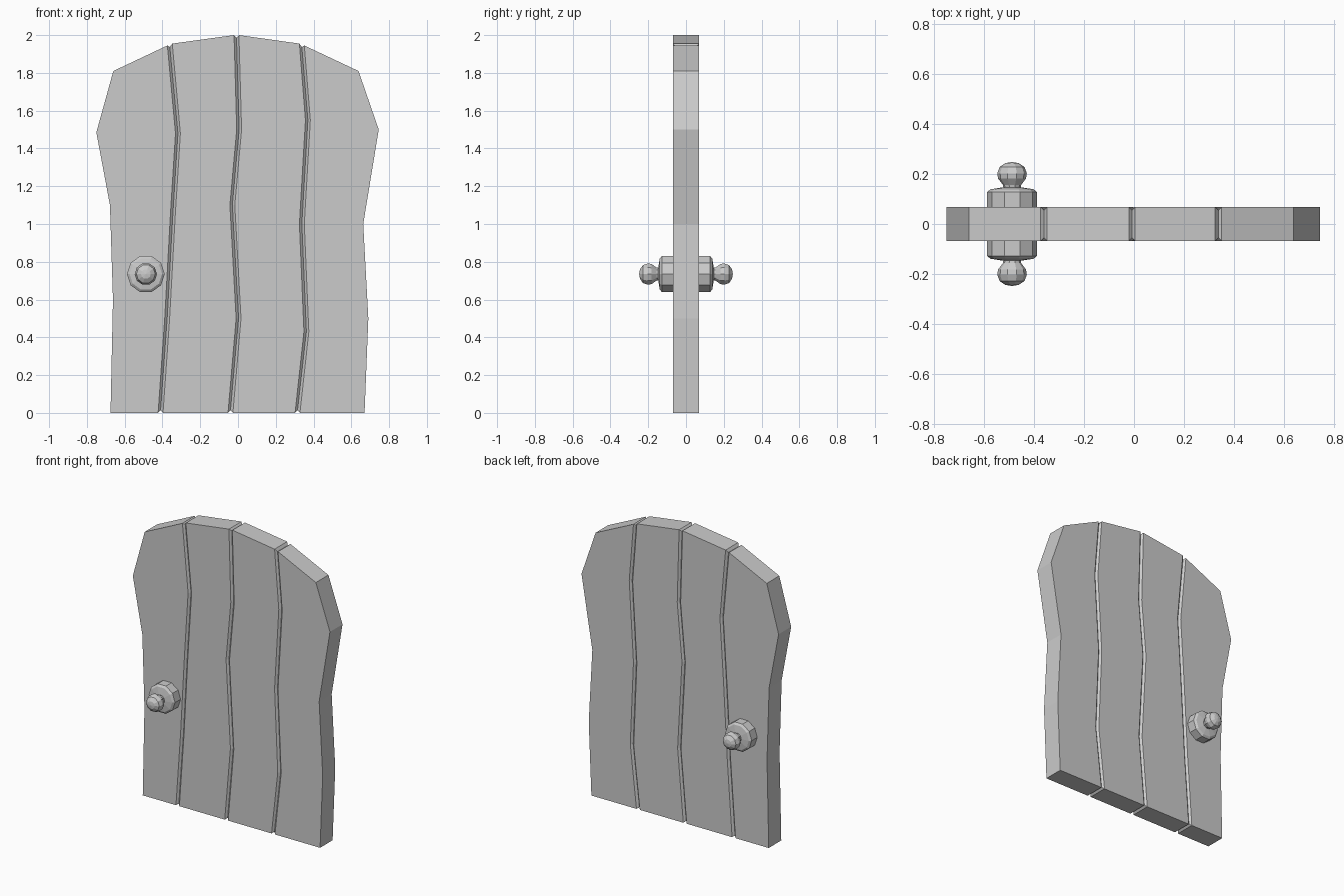
import bpy, bmesh, math

if "Cube" in bpy.data.objects:
    bpy.data.objects.remove(bpy.data.objects["Cube"])

T = 0.068      # half thickness of the door
W = 0.013      # half width of a groove
D = 0.013      # groove depth


def finish(name, bm):
    bmesh.ops.recalc_face_normals(bm, faces=bm.faces)
    me = bpy.data.meshes.new(name)
    bm.to_mesh(me)
    bm.free()
    ob = bpy.data.objects.new(name, me)
    bpy.context.collection.objects.link(ob)
    return ob


# Door outline and groove paths, (x, z) from bottom to top
left = [(-0.675, 0), (-0.662, 0.6), (-0.678, 1.1), (-0.75, 1.485), (-0.66, 1.81)]
right = [(0.67, 0), (0.69, 0.5), (0.663, 1.0), (0.745, 1.5), (0.638, 1.81)]
grooves = [
    ([(-0.41, 0), (-0.375, 0.5), (-0.345, 1.05), (-0.318, 1.48), (-0.361, 1.95)], 0.005),
    ([(-0.04, 0), (0.003, 0.5), (-0.03, 1.1), (0.006, 1.5), (-0.008, 2.0)], 0),
    ([(0.315, 0), (0.362, 0.43), (0.338, 1.0), (0.37, 1.55), (0.338, 1.95)], -0.005),
]

# Columns of (x, z, inset): a groove is a V made of three columns
cols = [[(x, z, 0) for x, z in left]]
for path, tilt in grooves:
    for s in (-1, 0, 1):
        col = []
        for i, (x, z) in enumerate(path):
            top, bottom = i == len(path) - 1, i == 0
            if top:
                z += s * tilt
            if s == 0:
                z += D if bottom else (-D if top else 0)
            col.append((x + s * W, z, D if s == 0 else 0))
        cols.append(col)
cols.append([(x, z, 0) for x, z in right])

# Door slab: front and back skins joined around the rim
bm = bmesh.new()
front = [[bm.verts.new((x, -T + d, z)) for x, z, d in c] for c in cols]
back = [[bm.verts.new((x, T - d, z)) for x, z, d in c] for c in cols]
n = len(left)
for a in range(len(cols) - 1):
    for side in (front, back):
        for i in range(n - 1):
            bm.faces.new((side[a][i], side[a + 1][i], side[a + 1][i + 1], side[a][i + 1]))
    for i in (0, n - 1):
        bm.faces.new((front[a][i], front[a + 1][i], back[a + 1][i], back[a][i]))
for a in (0, -1):
    for i in range(n - 1):
        bm.faces.new((front[a][i], front[a][i + 1], back[a][i + 1], back[a][i]))
finish("door_planks", bm)

# Knobs: ten-sided turned profile (radius, distance from door centre)
profile = [(0.1, 0.06), (0.1, 0.128), (0.086, 0.139), (0.035, 0.147), (0.037, 0.157),
           (0.056, 0.182), (0.059, 0.203), (0.05, 0.228), (0.026, 0.244)]
SEG = 10


def knob(name, sign):
    bm = bmesh.new()
    rings = []
    for r, y in profile:
        rings.append([bm.verts.new((-0.488 + r * math.cos(2 * math.pi * k / SEG), sign * y,
                                    0.735 + r * math.sin(2 * math.pi * k / SEG)))
                      for k in range(SEG)])
    for lo, hi in zip(rings, rings[1:]):
        for k in range(SEG):
            j = (k + 1) % SEG
            bm.faces.new((lo[k], lo[j], hi[j], hi[k]))
    bm.faces.new(rings[0])
    tip = bm.verts.new((-0.488, sign * 0.248, 0.735))
    for k in range(SEG):
        bm.faces.new((rings[-1][k], rings[-1][(k + 1) % SEG], tip))
    finish(name, bm)


knob("front_knob", -1)
knob("back_knob", 1)
